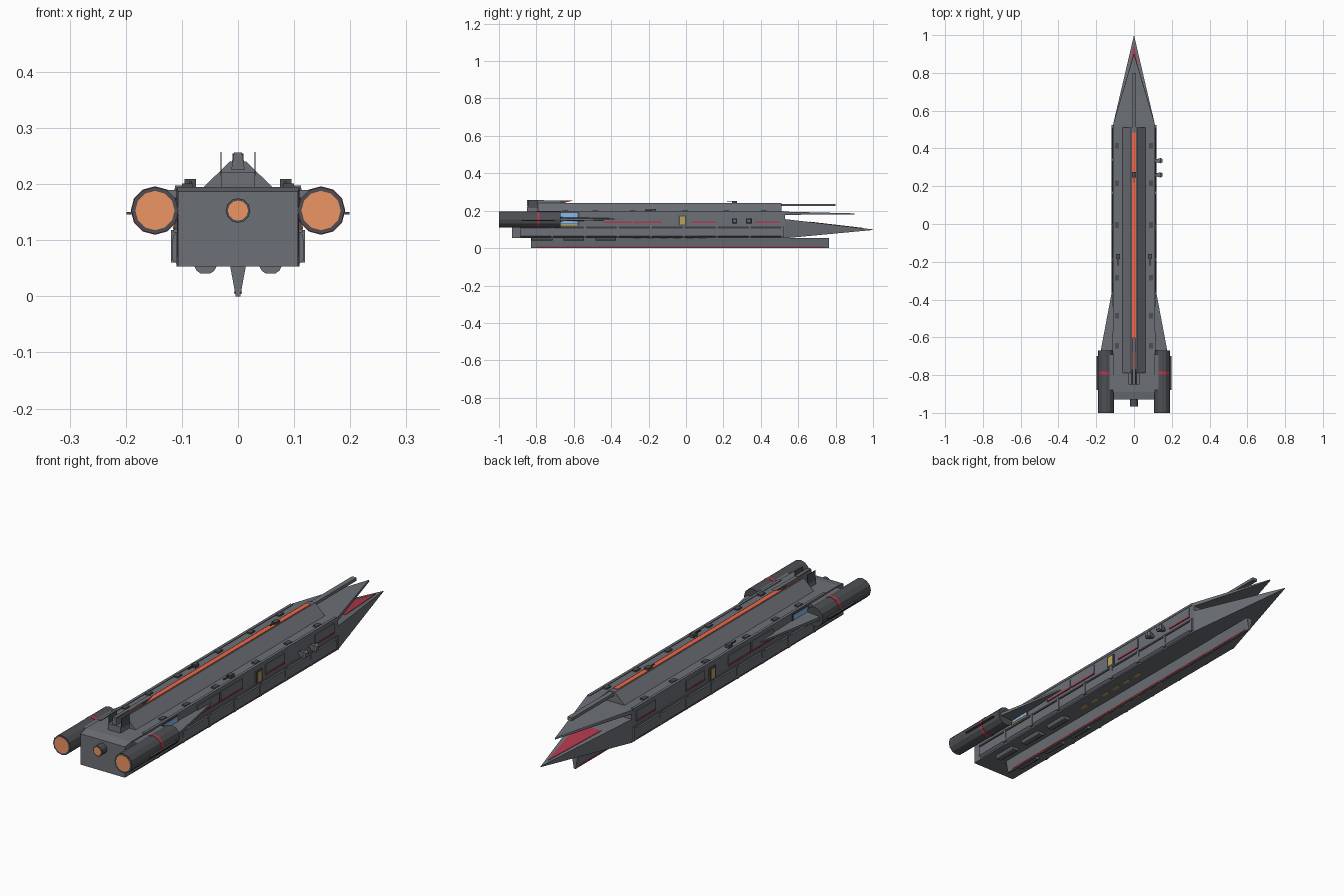
import bpy, bmesh, math
from mathutils import Matrix

if "Cube" in bpy.data.objects:
    bpy.data.objects.remove(bpy.data.objects["Cube"])


def mat(name, r, g, b):
    m = bpy.data.materials.new(name)
    m.diffuse_color = (r, g, b, 1)
    m.use_nodes = True
    m.node_tree.nodes["Principled BSDF"].inputs["Base Color"].default_value = m.diffuse_color
    return m


HULL = mat("hull_grey", .15, .16, .18)
DARK = mat("dark_grey", .075, .078, .085)
ORANGE = mat("glow_orange", .85, .3, .13)
STRIP = mat("strip_orange", .85, .14, .07)
RED = mat("trim_red", .45, .04, .07)
BLUE = mat("bay_blue", .25, .5, .85)
YELLOW = mat("window_yellow", .5, .36, .1)


def finish(name, bm, m):
    bmesh.ops.recalc_face_normals(bm, faces=bm.faces)
    me = bpy.data.meshes.new(name)
    bm.to_mesh(me)
    bm.free()
    ob = bpy.data.objects.new(name, me)
    bpy.context.collection.objects.link(ob)
    me.materials.append(m)
    return ob


def solid(name, pts, m=HULL):
    """Convex solid around a few points."""
    bm = bmesh.new()
    for p in pts:
        bm.verts.new(p)
    r = bmesh.ops.convex_hull(bm, input=bm.verts)
    bmesh.ops.dissolve_limit(bm, angle_limit=.002, verts=bm.verts, edges=bm.edges)
    return finish(name, bm, m)


def box(name, x, y, z, m=HULL):
    return solid(name, [(a, b, c) for a in x for b in y for c in z], m)


def prism(name, section, y0, y1, m=HULL):
    """xz section extruded along y."""
    return solid(name, [(x, y, z) for x, z in section for y in (y0, y1)], m)


def tube(name, x, z, y0, y1, r, m=DARK, inner=None, n=12):
    """Cylinder along y; with inner radius, its -y end is a shallow cup."""
    bm = bmesh.new()
    bmesh.ops.create_cone(bm, cap_ends=True, segments=n, radius1=r, radius2=r, depth=y1 - y0,
                          matrix=Matrix.Translation((x, (y0 + y1) / 2, z)) @ Matrix.Rotation(math.pi / 2, 4, 'X'))
    if inner:
        cap = min(bm.faces, key=lambda f: f.calc_center_median().y)
        bmesh.ops.inset_region(bm, faces=[cap], thickness=r - inner)
    return finish(name, bm, m)


# main hull with sloped tail edge
solid("hull", [(s * x, y, z) for s in (-1, 1) for x, y, z in
      [(.107, -.93, .053), (.107, -.93, .187), (.11, -.89, .195), (.11, .53, .195), (.11, .53, .053)]])
for s in (-1, 1):
    box("hull_edge_rail", (s * .1, s * .112), (-.8, .52), (.188, .198))

# split nose: lower jaw with red inlay, upper jaw
solid("lower_nose", [(-.11, .53, .053), (.11, .53, .053), (-.11, .53, .155), (.11, .53, .155), (0, 1, .097), (0, 1, .1)])
top = lambda y: .155 - (y - .53) * .055 / .47
solid("nose_inlay", [(x, y, top(y) + d) for x, y in [(-.055, .66), (.055, .66), (0, .95)] for d in (-.002, .002)], RED)
solid("upper_nose", [(-.11, .53, .178), (.11, .53, .178), (-.11, .53, .195), (.11, .53, .195),
                     (-.002, .9, .18), (.002, .9, .18), (0, .9, .186)])

# dorsal ridge, glowing strip and forward spar
prism("dorsal_ridge", [(-.062, .194), (.062, .194), (.015, .24), (-.015, .24)], -.79, .51)
box("glow_strip", (-.011, .011), (-.77, .485), (.236, .2425), STRIP)
box("forward_spar", (-.011, .011), (.5, .8), (.224, .237))
prism("tail_spine", [(-.012, .225), (.012, .225), (.007, .256), (-.007, .256)], -.85, -.76)
solid("tail_fin", [(x, y, z) for x in (-.009, .009) for y, z in [(-.85, .226), (-.85, .252), (-.66, .24), (-.6, .255), (-.7, .255)]])
solid("fin_trim", [(x, y, z) for x in (-.0095, .0095) for y, z in [(-.68, .243), (-.66, .24), (-.61, .254), (-.625, .255)]], RED)
box("tail_spine_base", (-.03, .03), (-.85, -.78), (.194, .222))
for y in (-.66, .26):
    box("ridge_turret", (-.01, .01), (y - .014, y + .014), (.24, .252), DARK)
    box("ridge_turret_gun", (-.003, .003), (y - .04, y), (.246, .25), DARK)

# keel blade with red lower trim
prism("keel", [(-.014, .054), (.014, .054), (.004, 0), (-.004, 0)], -.83, .765)
for s in (-1, 1):
    prism("keel_trim", [(s * .004, .004), (s * .0062, .004), (s * .0072, .009), (s * .005, .009)], -.8, .74, RED)

# centre thruster
tube("centre_thruster", 0, .153, -.965, -.92, .022, inner=.018)
tube("centre_glow", 0, .153, -.9665, -.96, .018, ORANGE)

for s in (-1, 1):
    # side engines
    tube("engine", s * .148, .153, -1, -.67, .042, inner=.034)
    tube("engine_glow", s * .148, .153, -1.001, -.99, .035, ORANGE)
    tube("engine_ring", s * .148, .153, -.797, -.782, .0432, RED)
    box("engine_pylon", (s * .1, s * .14), (-.88, -.69), (.175, .19))
    box("engine_fin", (s * .18, s * .199), (-.88, -.7), (.146, .15), DARK)
    # wing fairing ahead of the engine
    solid("wing_fairing", [(s * x, y, z) for x, y, z in
          [(.11, -.68, .143), (.11, -.68, .166), (.178, -.68, .146), (.178, -.68, .16),
           (.11, -.32, .152), (.11, -.32, .158)]])
    # hangar bay with lit openings
    box("bay_frame", (s * .105, s * .113), (-.68, -.57), (.12, .192), DARK)
    for z in (.132, .165):
        box("bay_light", (s * .11, s * .1145), (-.67, -.58), (z, z + .022), BLUE)
    box("bay_sill", (s * .11, s * .116), (-.67, -.58), (.122, .129), YELLOW)

    # lower row of side armour panels
    box("side_belt", (s * .108, s * .115), (-.89, .52), (.114, .12))
    for i in range(8):
        y0 = -.885 + i * .176
        solid("side_panel", [(s * x, y, z) for y in (y0, y0 + .162) for x, z in
              [(.109, .058), (.109, .114), (.118, .066), (.116, .108)]])
        box("panel_rib", (s * .109, s * .119), (y0 + .162, y0 + .176), (.06, .118))

    # upper side recesses with red sills
    for y0, y1 in [(-.44, -.29), (-.28, -.13), (.03, .16), (.37, .5)]:
        box("upper_panel", (s * .108, s * .1135), (y0, y1), (.142, .18))
        box("upper_panel_sill", (s * .108, s * .115), (y0, y1), (.135, .142), RED)
    # airlock door
    box("door_frame", (s * .108, s * .116), (-.04, .002), (.12, .175), DARK)
    box("door", (s * .11, s * .1175), (-.032, -.006), (.126, .169), YELLOW)

    # deck fittings along the top edge
    for i, y in enumerate((-.66, -.5, -.3, -.02, .2, .4)):
        box("deck_hatch", (s * .08, s * .1), (y, y + .03), (.194, .201), DARK)
    box("deck_turret", (s * .075, s * .095), (-.185, -.16), (.194, .209), DARK)
    box("deck_gun", (s * .083, s * .087), (-.22, -.18), (.201, .206), DARK)
    box("antenna", (s * .029, s * .031), (-.845, -.79), (.215, .257), DARK)

    # belly turrets and lit windows
    for y in (-.77, -.6, -.43):
        prism("belly_turret", [(s * .038, .054), (s * .078, .054), (s * .074, .046), (s * .067, .041),
                               (s * .049, .041), (s * .042, .046)], y - .055, y + .055)
    for i in range(6):
        box("belly_window", (s * .05, s * .066), (-.28 + i * .07, -.24 + i * .07), (.0515, .055), YELLOW)

# sensor pods on the right side
for y in (.26, .335):
    box("pod_arm", (.105, .135), (y - .006, y + .006), (.14, .15))
    solid("sensor_pod", [(x, y + d, z) for x, k in ((.12, .009), (.14, .014), (.15, .009))
                         for d in (-k, k) for z in (.145 - k, .145 + k)])
